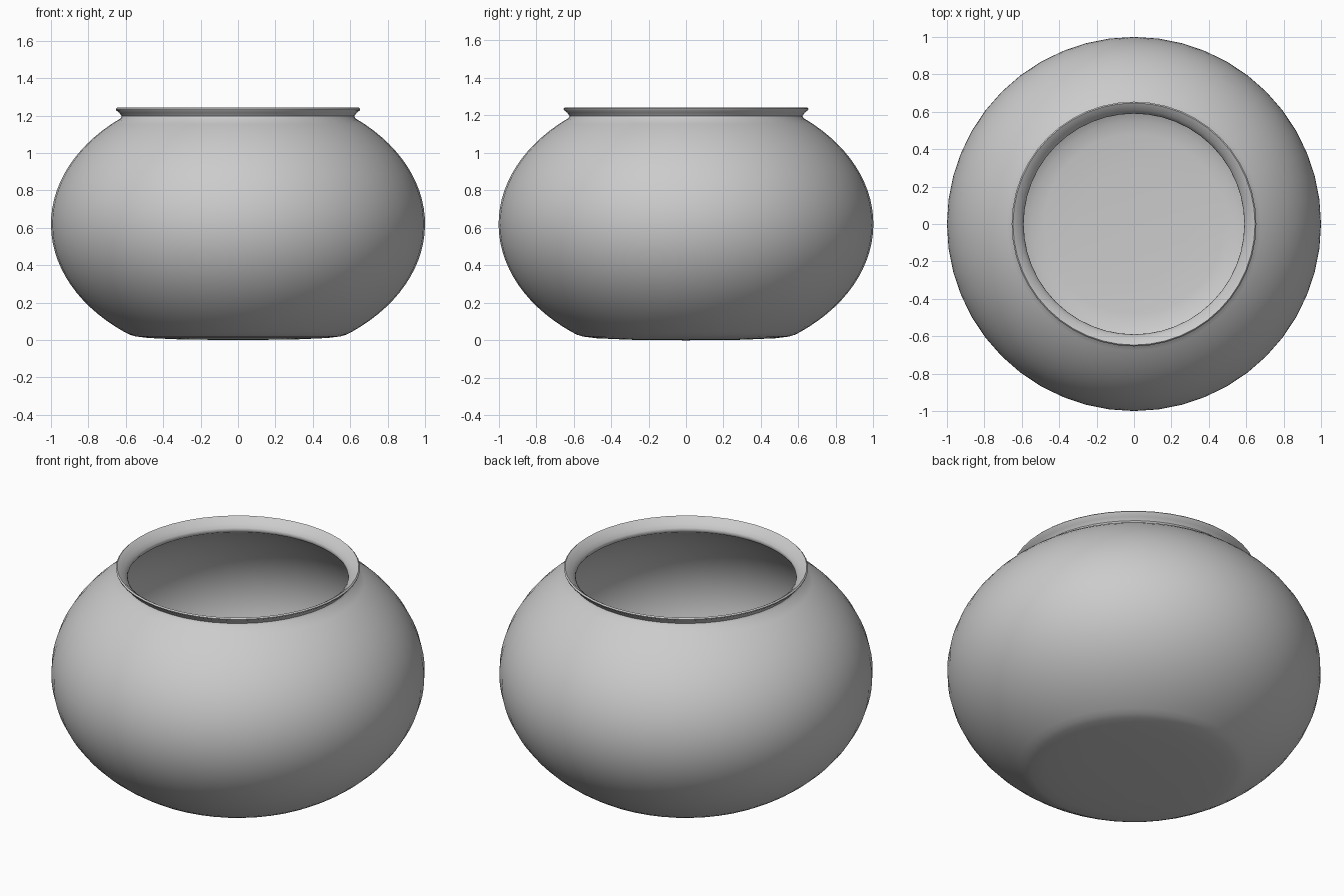
import bpy, bmesh, math

if "Cube" in bpy.data.objects:
    bpy.data.objects.remove(bpy.data.objects["Cube"])

SEGMENTS = 48
CZ, HALF_H = 0.62, 0.726  # belly centre height and vertical half axis


def belly(z0, z1, n, wall=0.0):
    """Points on the elliptical wall between two heights."""
    a, b = 1.0 - wall, HALF_H - wall
    t0, t1 = math.asin((z0 - CZ) / b), math.asin((z1 - CZ) / b)
    ts = [t0 + (t1 - t0) * i / n for i in range(n + 1)]
    return [(a * math.cos(t), CZ + b * math.sin(t)) for t in ts]


def lathe(name, profile):
    """Spin an (r, z) profile around z; end points lie on the axis."""
    bm = bmesh.new()
    verts = [bm.verts.new((r, 0, z)) for r, z in profile]
    edges = [bm.edges.new(pair) for pair in zip(verts, verts[1:])]
    bmesh.ops.spin(bm, geom=verts + edges, cent=(0, 0, 0), axis=(0, 0, 1),
                   angle=math.tau, steps=SEGMENTS, use_duplicate=False)
    bmesh.ops.remove_doubles(bm, verts=bm.verts, dist=1e-4)
    bmesh.ops.recalc_face_normals(bm, faces=bm.faces)
    mesh = bpy.data.meshes.new(name)
    bm.to_mesh(mesh)
    bm.free()
    obj = bpy.data.objects.new(name, mesh)
    bpy.context.collection.objects.link(obj)
    bpy.context.view_layer.objects.active = obj
    obj.select_set(True)
    bpy.ops.object.shade_smooth_by_angle(angle=math.radians(50))
    return obj


# Outside: flattened base and round belly
outer = [(0, 0), (0.3, 0.003), (0.48, 0.011), (0.55, 0.02), (0.582, 0.03)]
outer += belly(0.045, 1.185, 28)
# Flared lip, outside then inside
lip = [(0.622, 1.197), (0.634, 1.215), (0.651, 1.228), (0.654, 1.236),
       (0.647, 1.243), (0.632, 1.234), (0.609, 1.213), (0.594, 1.195),
       (0.59, 1.182)]
# Inside: hollow belly and flat floor
inner = belly(1.168, 0.07, 28, wall=0.03)
inner += [(0.55, 0.05), (0.48, 0.041), (0.3, 0.033), (0, 0.03)]

lathe("round_bowl", outer + lip + inner)
